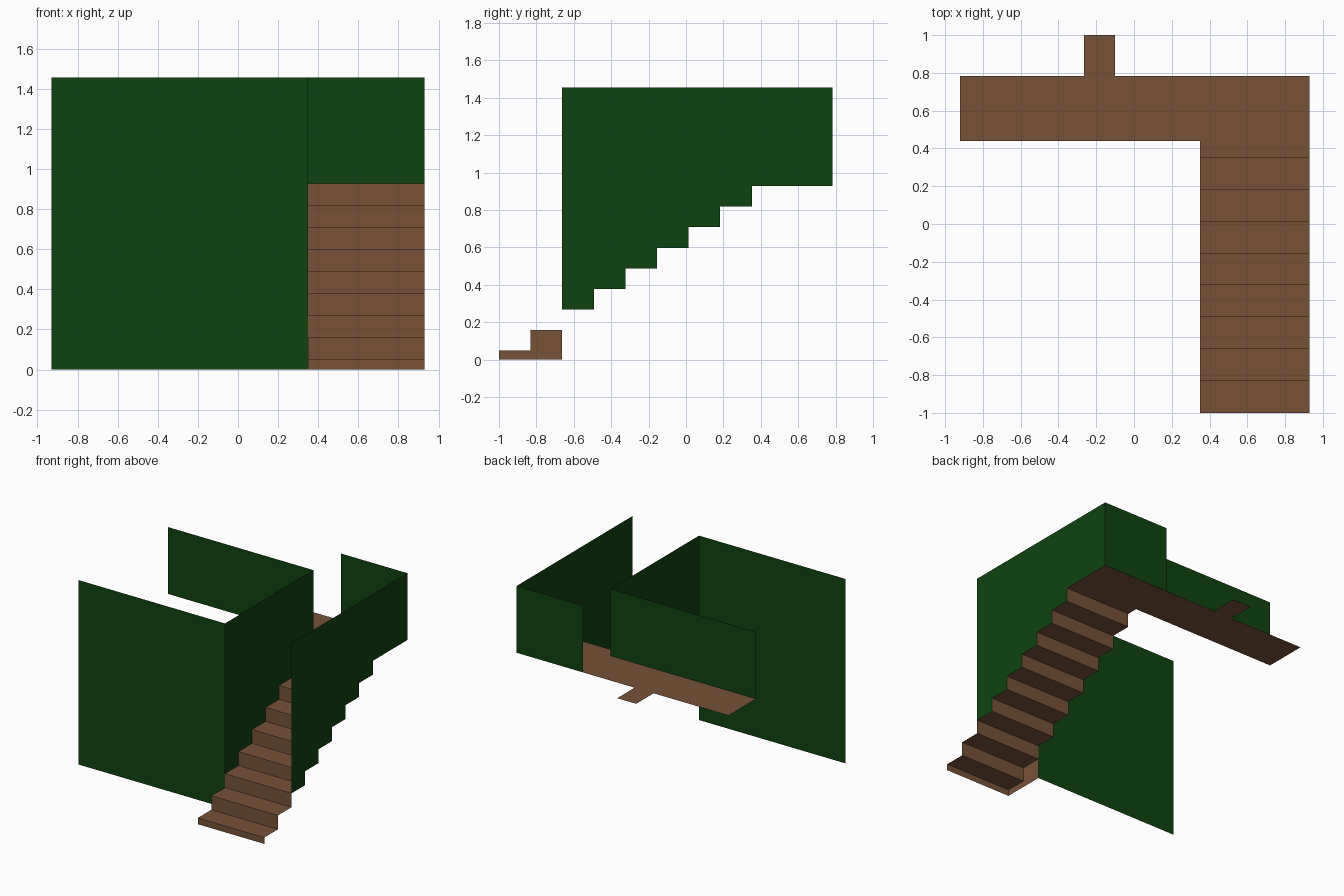
import bpy

if "Cube" in bpy.data.objects:
    bpy.data.objects.remove(bpy.data.objects["Cube"])

# Key dimensions
X_LEFT, X_IN, X_OUT = -0.93, 0.35, 0.93
Y_FRONT, Y_LAND, Y_BACK = -1.0, 0.44, 0.783
STEP_Y, STEP_Z, Z0, STEPS = 0.169, 0.1097, 0.05, 9
TOP = 1.455
LAND_Z = Z0 + STEP_Z * (STEPS - 1)


def make_material(name, color):
    m = bpy.data.materials.new(name)
    m.diffuse_color = (*color, 1)
    m.use_nodes = True
    m.node_tree.nodes["Principled BSDF"].inputs["Base Color"].default_value = m.diffuse_color
    return m


WOOD = make_material("brown wood", (0.187, 0.084, 0.038))
GREEN = make_material("dark green wall", (0.0046, 0.056, 0.0046))


def sheet(name, quads, mat):
    """Thin surface made of flat quads, sharing matching corners."""
    verts, faces, index = [], [], {}
    for q in quads:
        face = []
        for p in q:
            key = tuple(round(c, 4) for c in p)
            if key not in index:
                index[key] = len(verts)
                verts.append(key)
            face.append(index[key])
        faces.append(face)
    me = bpy.data.meshes.new(name)
    me.from_pydata(verts, [], faces)
    me.materials.append(mat)
    ob = bpy.data.objects.new(name, me)
    bpy.context.collection.objects.link(ob)
    return ob


def flat(x0, x1, y0, y1, z):
    return [(x0, y0, z), (x1, y0, z), (x1, y1, z), (x0, y1, z)]


def facing_y(x0, x1, y, z0, z1):
    return [(x0, y, z0), (x1, y, z0), (x1, y, z1), (x0, y, z1)]


def facing_x(x, y0, y1, z0, z1):
    return [(x, y0, z0), (x, y1, z0), (x, y1, z1), (x, y0, z1)]


def step_y(i):
    return Y_FRONT + STEP_Y * i


def step_z(i):
    return Z0 + STEP_Z * i


# Staircase: riser and tread for every step, open underneath
stairs = []
for i in range(STEPS):
    below = step_z(i - 1) if i else 0
    end = step_y(i + 1) if i < STEPS - 1 else Y_LAND
    stairs.append(facing_y(X_IN, X_OUT, step_y(i), below, step_z(i)))
    stairs.append(flat(X_IN, X_OUT, step_y(i), end, step_z(i)))
sheet("staircase", stairs, WOOD)

# Inner side panel of the two lowest steps
sheet("lower_step_side", [facing_x(X_IN, step_y(i), step_y(i + 1), 0, step_z(i))
                          for i in range(2)], WOOD)

# Upper landing with a small tab at the back
sheet("landing", [flat(-0.92, X_IN, Y_LAND, Y_BACK, LAND_Z),
                  flat(X_IN, X_OUT, Y_LAND, Y_BACK, LAND_Z)], WOOD)
sheet("landing_tab", [flat(-0.265, -0.10, Y_BACK, 1.0, LAND_Z)], WOOD)


# Side walls whose lower edge follows the steps
def stepped_wall(name, x, y_end):
    quads = []
    for i in range(2, STEPS):
        end = step_y(i + 1) if i < STEPS - 1 else y_end
        quads.append(facing_x(x, step_y(i), end, step_z(i), TOP))
    sheet(name, quads, GREEN)


stepped_wall("outer_stair_wall", X_OUT, Y_BACK)
stepped_wall("inner_stair_wall", X_IN, Y_LAND)

# Straight walls
sheet("front_wall", [facing_y(X_LEFT, X_IN, step_y(2), 0, TOP)], GREEN)
sheet("landing_wall", [facing_y(-0.92, X_IN, Y_LAND, LAND_Z, TOP)], GREEN)
sheet("back_wall", [facing_y(X_IN, X_OUT, Y_BACK, LAND_Z, TOP)[::-1]], GREEN)
